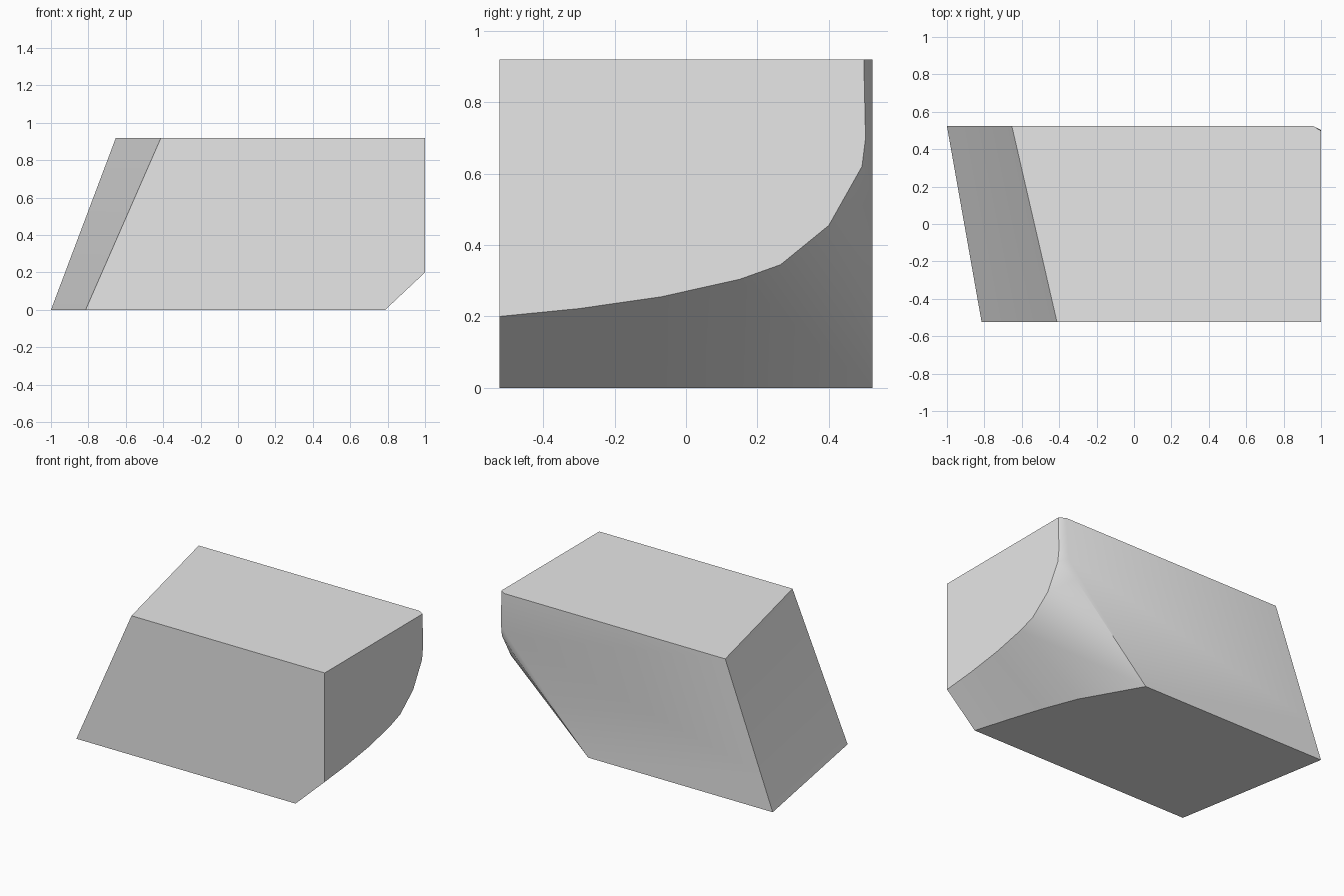
import bpy
import bmesh
from math import radians
from mathutils import Vector

cube = bpy.data.objects.get("Cube")
if cube:
    bpy.data.objects.remove(cube, do_unlink=True)

D = 0.523   # half depth
H = 0.92    # height

grey = bpy.data.materials.new("plain_grey")
grey.use_nodes = True
grey.diffuse_color = (0.8, 0.8, 0.8, 1)
grey.node_tree.nodes["Principled BSDF"].inputs["Base Color"].default_value = grey.diffuse_color

bm = bmesh.new()


def verts(points):
    return [bm.verts.new(p) for p in points]


def skin(a, b):
    """Join two rails of vertices, closing to triangles where a rail repeats."""
    for i in range(len(a) - 1):
        ring = list(dict.fromkeys((a[i], a[i + 1], b[i + 1], b[i])))
        bm.faces.new(ring)


# Slanted end: a slightly twisted patch ruled between front and back edges
STEPS = 8


def rail(low, high):
    low, high = Vector(low), Vector(high)
    return verts(low.lerp(high, i / STEPS) for i in range(STEPS + 1))


slant_front = rail((-0.815, -D, 0), (-0.412, -D, H))
slant_back = rail((-1, D, 0), (-0.653, D, H))
skin(slant_front, slant_back)

# Swept chamfer: upper rail lies on the vertical end face
upper = verts((1, y, z) for y, z in [
    (-D, 0.2), (-0.3, 0.222), (-0.07, 0.255), (0.15, 0.304), (0.265, 0.345),
    (0.4, 0.455), (0.493, 0.62), (0.503, 0.7), (0.498, H)])

# Lower rail runs along the underside, then climbs the back face
under = verts((x, y, 0) for x, y in [
    (0.787, -D), (0.72, -0.3), (0.645, -0.07), (0.56, 0.15), (0.348, D)])
climb = verts((x, D, z) for x, z in [(0.885, 0.53), (0.945, 0.65), (0.96, H)])
skin(upper, under + under[-1:] + climb)

# Flat faces
corner = bm.verts.new((1, -D, H))
bm.faces.new(under + [slant_back[0], slant_front[0]])
bm.faces.new([slant_front[-1], corner, upper[-1], climb[-1], slant_back[-1]])
bm.faces.new(slant_front + [corner, upper[0], under[0]])
bm.faces.new(slant_back + climb[::-1] + [under[-1]])
bm.faces.new(upper + [corner])
bmesh.ops.recalc_face_normals(bm, faces=bm.faces)

mesh = bpy.data.meshes.new("chamfered_block")
bm.to_mesh(mesh)
bm.free()
mesh.materials.append(grey)
block = bpy.data.objects.new("chamfered_block", mesh)
bpy.context.collection.objects.link(block)

# Smooth the curved chamfer while keeping the block edges crisp
bpy.ops.object.select_all(action="DESELECT")
block.select_set(True)
bpy.context.view_layer.objects.active = block
bpy.ops.object.shade_smooth_by_angle(angle=radians(30))
